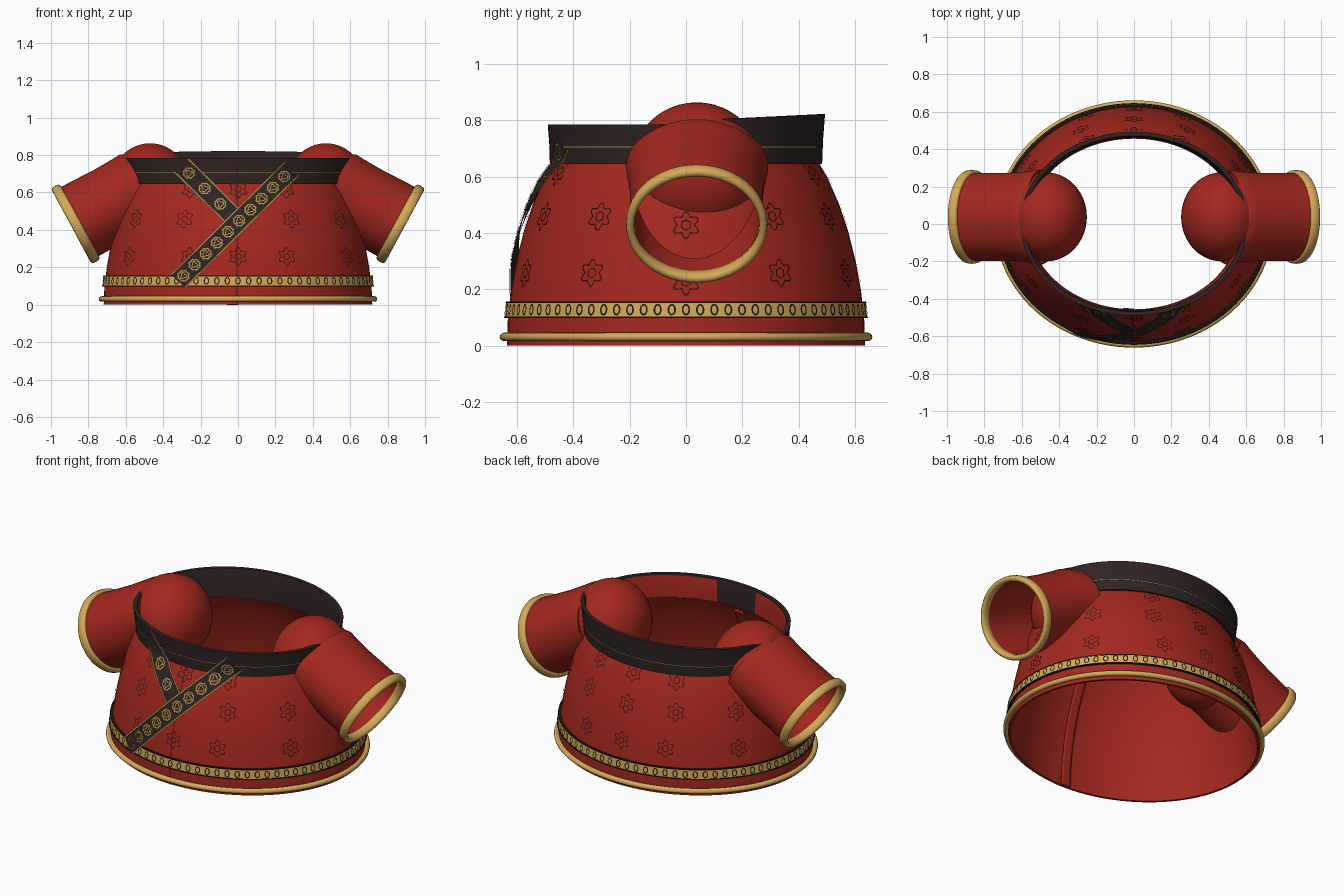
import bpy, bmesh
from math import sin, cos, pi, asin, radians
from mathutils import Vector

if "Cube" in bpy.data.objects:
    bpy.data.objects.remove(bpy.data.objects["Cube"], do_unlink=True)


def material(name, rgb):
    m = bpy.data.materials.new(name)
    m.use_nodes = True
    m.diffuse_color = (*rgb, 1)
    bsdf = m.node_tree.nodes["Principled BSDF"]
    bsdf.inputs["Base Color"].default_value = (*rgb, 1)
    bsdf.inputs["Roughness"].default_value = 0.7
    return m


RED = material("red cloth", (0.37, 0.021, 0.013))
CHARCOAL = material("charcoal trim", (0.029, 0.017, 0.017))
GOLD = material("gold", (0.66, 0.4, 0.1))
OLD_GOLD = material("old gold", (0.45, 0.29, 0.07))
LINE = material("dark outline", (0.05, 0.006, 0.005))
BLACK = material("black", (0.01, 0.008, 0.006))

# Garment silhouette: height, half width, half depth
SHAPE = [(0, .718, .635), (.1, .714, .632), (.2, .701, .62), (.3, .684, .602),
         (.4, .663, .577), (.5, .636, .544), (.6, .6, .5), (.65, .575, .47),
         (.83, .602, .484)]


def radii(z):
    z = min(max(z, 0), .829)
    for (z0, a0, b0), (z1, a1, b1) in zip(SHAPE, SHAPE[1:]):
        if z <= z1:
            t = (z - z0) / (z1 - z0)
            return a0 + (a1 - a0) * t, b0 + (b1 - b0) * t


def surf(phi, z, off=0):
    """Point on the garment; phi is measured from the front."""
    a, b = radii(z)
    return Vector(((a + off) * sin(phi), -(b + off) * cos(phi), z))


def front(x, z, off=0):
    return surf(asin(x / radii(z)[0]), z, off)


def build(name, verts, faces, mats, smooth=True):
    me = bpy.data.meshes.new(name)
    me.from_pydata([tuple(v) for v in verts], [], faces)
    for m in mats:
        me.materials.append(m)
    bm = bmesh.new()
    bm.from_mesh(me)
    bmesh.ops.recalc_face_normals(bm, faces=bm.faces)
    bm.to_mesh(me)
    bm.free()
    ob = bpy.data.objects.new(name, me)
    bpy.context.collection.objects.link(ob)
    if smooth:
        bpy.ops.object.select_all(action='DESELECT')
        ob.select_set(True)
        bpy.context.view_layer.objects.active = ob
        bpy.ops.object.shade_smooth_by_angle(angle=radians(40))
    return ob


def loft(name, rings, mats):
    """Skin equal closed rings, joining the last ring to the first."""
    n, k = len(rings[0]), len(rings)
    faces = [(i * n + j, i * n + (j + 1) % n,
              (i + 1) % k * n + (j + 1) % n, (i + 1) % k * n + j)
             for i in range(k) for j in range(n)]
    return build(name, [v for r in rings for v in r], faces, mats)


SEG = 96
ANGLES = [2 * pi * j / SEG for j in range(SEG)]
ROUND = [(cos(t * pi / 6), sin(t * pi / 6)) for t in range(12)]


def lathe(name, profile, mats):
    return loft(name, [[surf(p, z, off) for p in ANGLES] for z, off in profile], mats)


# Body shell
levels = [.65 * i / 13 for i in range(14)]
lathe("body", [(z, 0) for z in levels] + [(z, -.014) for z in reversed(levels)], [RED])

# Hem roll and waist band with dark edging
lathe("hem_roll", [(.031 + .015 * s, .012 + .015 * c) for c, s in ROUND], [GOLD])
lathe("waist_band", [(.1, -.004), (.1, .01), (.155, .012), (.155, -.004)], [GOLD])
for label, z in (("lower", .1), ("upper", .154)):
    lathe(label + "_band_edge", [(z - .0025, 0), (z - .0025, .014),
                                 (z + .0025, .014), (z + .0025, 0)], [BLACK])


# Collar: taller at the back, red lining inside the front except a centre patch
def collar_ring(t, off):
    ring = []
    for p in ANGLES:
        y = surf(p, .8).y
        top = .785 if y < .1 else .798 + .048 * y
        ring.append(surf(p, .645 + (top - .645) * t, off))
    return ring


collar = loft("collar", [collar_ring(t, o) for t, o in
                         ((0, .01), (.5, .01), (1, .01), (1, -.012), (.94, -.014),
                          (.5, -.014), (0, -.014))], [CHARCOAL, RED])
for f in collar.data.polygons:
    c = f.center
    a, b = radii(c.z)
    inside = (c.x / a) ** 2 + (c.y / b) ** 2 < .96
    if inside and c.y < 0 and abs(c.x + .01) > .13 and c.z < .778:
        f.material_index = 1
lathe("collar_piping", [(.7035, .008), (.7035, .0125), (.7065, .0125), (.7065, .008)],
      [OLD_GOLD])


# Front opening seam and inner placket
def strip(name, point, length, width, mat, nl=30, nw=4):
    """Grid patch; point maps (along, across) to the garment."""
    verts = [point(length * i / nl, width * (j / nw - .5))
             for i in range(nl + 1) for j in range(nw + 1)]
    w = nw + 1
    faces = [(i * w + j, i * w + j + 1, (i + 1) * w + j + 1, (i + 1) * w + j)
             for i in range(nl) for j in range(nw)]
    return build(name, verts, faces, [mat])


strip("front_seam", lambda s, w: front(w - .006, s, .004 if s < .64 else .013),
      .78, .005, LINE, nw=1)
placket = strip("inner_placket", lambda s, w: front(w - .03, s, -.018), .64, .06, RED)
mod = placket.modifiers.new("thickness", 'SOLIDIFY')
mod.thickness = .008


# Outline ornaments, many rings gathered into one object
class Ornament:
    def __init__(self):
        self.verts, self.faces = [], []

    def ring(self, place, radius, width, n=36):
        base = len(self.verts)
        for i in range(n):
            t = 2 * pi * i / n
            ru, rv = radius(t)
            for k in (0, width):
                self.verts.append(place((ru - k) * cos(t), (rv - k) * sin(t)))
        for i in range(n):
            a, b = base + 2 * i, base + 2 * ((i + 1) % n)
            self.faces.append((a, b, b + 1, a + 1))

    def finish(self, name, mat):
        build(name, self.verts, self.faces, [mat], smooth=False)


def petals(r, n, depth):
    def radius(t):
        v = r * (1 - depth * cos(n * t))
        return v, v
    return radius


def on_body(phi, z, off):
    r = Vector((cos(phi) * radii(z)[0], sin(phi) * radii(z)[1])).length
    return lambda u, v: surf(phi + u / r, z + v, off)


# Flowers scattered over the cloth; those under the arms sit lower
flowers = Ornament()
for z, degs in ((.258, (0, 22, 57, 90)), (.458, (0, 26, 57, 90)), (.618, (0, 25))):
    spots = {s * d for d in degs for s in (1, -1)}
    for d in spots | {180 - d for d in spots if abs(d) < 90}:
        place = on_body(radians(d), z - (.03 if abs(d) == 90 else 0), .004)
        flowers.ring(place, petals(.043, 6, .2), .0065, 48)
        flowers.ring(place, petals(.019, 6, .06), .005, 24)
flowers.finish("cloth_flowers", LINE)

# Oval links around the waist band
links = Ornament()
for i in range(80):
    links.ring(on_body(2 * pi * i / 80, .1275, .0145), lambda t: (.0145, .0205), .006, 20)
links.finish("band_links", BLACK)


# Crossed chest straps with gold edges and round medallions
def strap(name, start, end, count, lift):
    a, b = Vector(start), Vector(end)
    d = (b - a).normalized()
    n = Vector((d.y, -d.x))
    length = (b - a).length

    def at(off):
        def point(s, w):
            q = a + d * s + n * w
            return front(q.x, q.y, off)
        return point

    strip(name, at(lift), length, .1, CHARCOAL)
    for k in (-1, 1):
        strip(name + "_edge", lambda s, w: at(lift + .003)(s, w + k * .05),
              length + .02, .007, OLD_GOLD, nw=1)
    discs = Ornament()
    for i in range(count):
        s = length * (i + .5) / count
        place = lambda u, v: at(lift + .005)(s + u, v)
        discs.ring(place, petals(.031, 8, .07), .007)
        discs.ring(place, petals(.017, 3, .25), .006, 24)
    discs.finish(name + "_medallions", OLD_GOLD)


strap("short_strap", (-.295, .745), (.03, .415), 4, .013)
strap("long_strap", (-.31, .125), (.265, .715), 10, .021)


# Sleeves: shoulder ball, open tube and wide rolled cuff on each side
def sleeve(label, side):
    d = Vector((side * .88, 0, -.475)).normalized()
    n = Vector((side * .475, 0, .88)).normalized()
    root = Vector((side * .53, .038, .615))

    def ring(t, a, b):
        return [root + d * t + n * a * cos(p) + Vector((0, b * sin(p), 0))
                for p in ANGLES[::2]]

    loft(label + "_sleeve", [ring(*r) for r in (
        (-.04, .19, .254), (0, .214, .249), (.04, .211, .243), (.15, .207, .236),
        (.385, .211, .236), (.385, .2, .225), (.15, .197, .225), (0, .203, .235),
        (-.04, .18, .244))], [RED])
    # Cuff section is a rounded rectangle, longer along the arm
    loft(label + "_cuff", [ring(.384 + .027 * s * abs(s) ** -.4 if abs(s) > .01 else .384,
                                .214 + .017 * c, .236 + .015 * c)
                           for c, s in ROUND], [GOLD])
    bpy.ops.mesh.primitive_uv_sphere_add(segments=48, ring_count=24, radius=1,
                                         location=(side * .47, .038, .623))
    ball = bpy.context.object
    ball.name = label + "_shoulder"
    ball.scale = (.218, .238, .24)
    ball.data.materials.append(RED)
    bpy.ops.object.shade_smooth()


sleeve("left", 1)
sleeve("right", -1)
